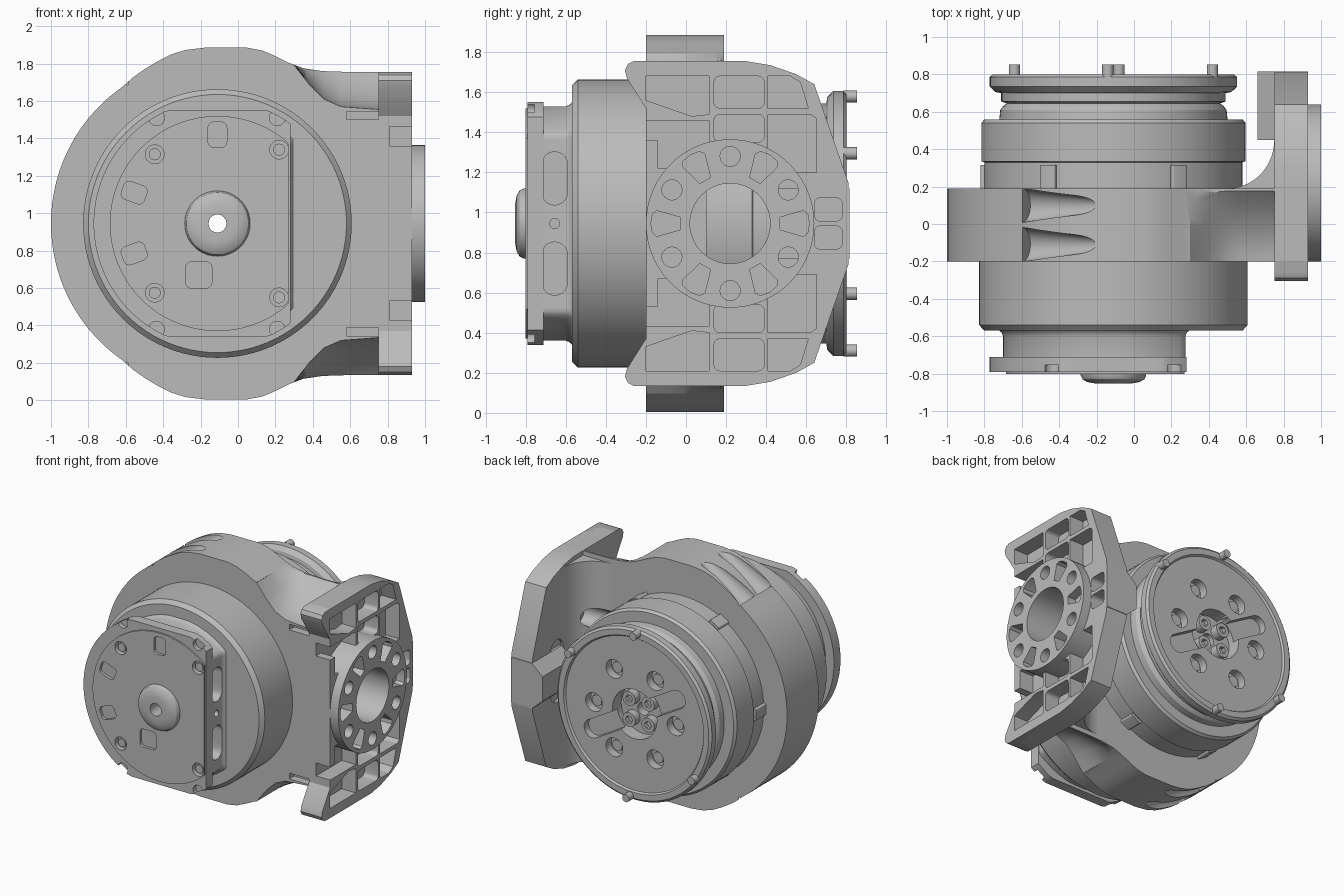
import bpy, bmesh
from math import sin, cos, pi, radians
from mathutils import Matrix, Vector

cube = bpy.data.objects.get("Cube")
if cube:
    bpy.data.objects.remove(cube, do_unlink=True)

grey = bpy.data.materials.new("machined grey")
grey.use_nodes = True
colour = (0.5, 0.5, 0.5, 1)
grey.diffuse_color = colour
grey.node_tree.nodes["Principled BSDF"].inputs["Base Color"].default_value = colour

CX, CZ = -0.11, 0.945      # motor axis
BY = 0.22                  # mounting boss centre in y
AXES = {"x": lambda a, b, t: (t, a, b),
        "y": lambda a, b, t: (a, t, b),
        "z": lambda a, b, t: (a, b, t)}


def finish(name, bm):
    bmesh.ops.recalc_face_normals(bm, faces=bm.faces)
    mesh = bpy.data.meshes.new(name)
    bm.to_mesh(mesh)
    bm.free()
    mesh.materials.append(grey)
    obj = bpy.data.objects.new(name, mesh)
    bpy.context.collection.objects.link(obj)
    return obj


def loft(name, rings):
    bm = bmesh.new()
    loops = [[bm.verts.new(p) for p in ring] for ring in rings]
    n = len(loops[0])
    for a, b in zip(loops, loops[1:]):
        for i in range(n):
            j = (i + 1) % n
            bm.faces.new((a[i], a[j], b[j], b[i]))
    bm.faces.new(loops[0])
    bm.faces.new(loops[-1])
    return finish(name, bm)


def prism(name, pts, axis, lo, hi):
    return loft(name, [[AXES[axis](a, b, t) for a, b in pts] for t in (lo, hi)])


def circle(ca, cb, r, n=32):
    return [(ca + r * cos(2 * pi * i / n), cb + r * sin(2 * pi * i / n)) for i in range(n)]


def lathe(name, profile, n=96):
    return loft(name, [[(x, y, z) for x, z in circle(CX, CZ, r, n)] for y, r in profile])


def rrect(ca, cb, w, h, r=0.03, turn=0):
    pts = []
    for k, (sa, sb) in enumerate(((1, 1), (-1, 1), (-1, -1), (1, -1))):
        for i in range(6):
            t = pi / 2 * (k + i / 5)
            pts.append((sa * (w / 2 - r) + r * cos(t), sb * (h / 2 - r) + r * sin(t)))
    c, s = cos(turn), sin(turn)
    return [(ca + c * a - s * b, cb + s * a + c * b) for a, b in pts]


def polar(r, deg, ca=CX, cb=CZ):
    return ca + r * cos(radians(deg)), cb + r * sin(radians(deg))


def boolean(target, tool):
    mod = target.modifiers.new("cut", "BOOLEAN")
    mod.operation, mod.solver, mod.object = "DIFFERENCE", "EXACT", tool
    bpy.context.view_layer.objects.active = target
    bpy.ops.object.modifier_apply(modifier=mod.name)
    bpy.data.objects.remove(tool, do_unlink=True)


def cut(target, pts, axis, lo, hi):
    boolean(target, prism("cutter", pts, axis, lo, hi))


def mirror(pts):
    return [(a, 2 * CZ - b) for a, b in pts]


# Clamp ring with its arm, upper outline mirrored below
upper = [(0.93, 1.755), (0.6, 1.755), (0.45, 1.76), (0.35, 1.775), (0.27, 1.805), (0.2, 1.84),
         (0.13, 1.87), (0.05, 1.885), (-0.18, 1.885), (-0.28, 1.873), (-0.36, 1.848), (-0.43, 1.812),
         (-0.5, 1.77), (-0.56, 1.727)]
upper += [polar(0.89, d) for d in range(125, 180, 3)]
ring = prism("clamp_ring_and_arm", upper + [(-1, CZ)] + mirror(upper)[::-1], "y", -0.2, 0.19)
# scooped hollow over the arm: floor point and rim height at each x
scoop = [(0.3, 1.792, 1.797), (0.38, 1.69, 1.773), (0.46, 1.61, 1.764), (0.55, 1.57, 1.759), (0.75, 1.555, 1.758)]
steps = [(-0.3, 0)] + [(-0.2 + 0.038 * i, i / 10) for i in range(11)]
ledge = [(0.58, 1.5), (0.86, 1.5), (0.86, 1.545), (0.58, 1.545)]
for side in (1, -1):
    rings = []
    for y, u in steps:
        section = [(x, top + (z - top) * (1 - u * u)) for x, z, top in scoop]
        section += [(0.75, 1.95), (0.3, 1.95)]
        rings.append([(x, y, CZ + side * (z - CZ)) for x, z in section])
    boolean(ring, loft("cutter", rings))
    cut(ring, ledge if side > 0 else mirror(ledge), "y", -0.3, -0.14)
    # tapered screw reliefs
    for y in (-0.11, 0.1):
        tip = Vector((-0.15, y, CZ + side * 1.015))
        base = Vector((-0.6, y, CZ + side * 0.755))
        way = tip - base
        bm = bmesh.new()
        bmesh.ops.create_cone(bm, cap_ends=True, segments=40, radius1=0.092, radius2=0.03, depth=way.length,
                              matrix=Matrix.Translation((tip + base) / 2)
                              @ way.to_track_quat("Z", "Y").to_matrix().to_4x4())
        boolean(ring, finish("cutter", bm))

# Curved gusset from arm to plate
sweep = [(0.5 + 0.25 * sin(t), 0.45 - 0.26 * cos(t)) for t in [pi / 2 * i / 14 for i in range(15)]]
gusset = prism("plate_gusset", [(0.5, 0.17)] + sweep + [(0.78, 0.45), (0.78, 0.17)], "z", 0.17, 1.72)

# Side mounting plate
half = [(0.81, 1.15), (0.64, 1.64), (0.55, 1.69), (0.42, 1.735), (0.3, 1.755), (-0.26, 1.755),
        (-0.29, 1.74), (-0.305, 1.71), (-0.295, 1.67), (-0.2, 1.52)]
plate = prism("mounting_plate", half + mirror(half)[::-1], "x", 0.75, 0.93)
lug_half = [(0.66, 1.04), (0.75, 1.12), (0.93, 1.12)]
lug = prism("rear_lug", lug_half + mirror(lug_half)[::-1], "y", 0.45, 0.815)
# weight saving pockets between ribs
pockets = [[(-0.2, 1.56), (-0.2, 1.68), (0.115, 1.68), (0.115, 1.49), (0.03, 1.48)],
           [(-0.14, 1.22), (-0.14, 1.36), (-0.25, 1.36), (-0.25, 1.46), (0.115, 1.46), (0.115, 1.22)],
           rrect(0.265, 1.6, 0.25, 0.16), rrect(0.265, 1.42, 0.25, 0.14),
           [(0.41, 1.52), (0.41, 1.68), (0.52, 1.68), (0.57, 1.65), (0.61, 1.52)],
           [(0.41, 1.2), (0.41, 1.49), (0.62, 1.49), (0.65, 1.47), (0.65, 1.2)]]
for pts in pockets:
    for part in (plate, ring):
        cut(part, pts, "x", 0.81, 1.1)
        cut(part, mirror(pts), "x", 0.81, 1.1)
for dz in (-0.07, 0.07):
    recess = rrect(0.71, CZ + dz, 0.14, 0.115)
    cut(plate, recess, "x", 0.8, 1.1)
    cut(lug, recess, "x", 0.8, 1.1)

# Round boss with bolt holes and radial pockets
boss = prism("mounting_boss", circle(BY, CZ, 0.42, 96), "x", 0.79, 1.0)
for k in range(6):
    centre = polar(0.335, 30 + 60 * k, BY, CZ)
    for part in (boss, plate, ring):
        cut(part, circle(*centre, 0.05, 24), "x", 0.87, 1.1)
    if centre[0] > 0.1:
        # access channels behind the bolts
        for part in (gusset, ring, plate):
            cut(part, circle(*centre, 0.075), "x", 0.45, 0.77)
    wedge = [polar(r, 60 * k + e, BY, CZ) for r, e in
             ((0.25, -7), (0.37, -10), (0.39, -7), (0.395, 0), (0.39, 7), (0.37, 10), (0.25, 7))]
    for part in (boss, plate, ring):
        cut(part, wedge, "x", 0.88, 1.1)
for part in (ring, gusset, plate, boss):
    cut(part, circle(BY, CZ, 0.2, 64), "x", 0.5, 1.1)

# Motor drums along the axis
front_drum = lathe("front_drum", [(-0.57, 0.6), (-0.57, 0.69), (-0.54, 0.718), (-0.1, 0.718)])
rear_drum = lathe("rear_drum", [(0.1, 0.69), (0.33, 0.69), (0.335, 0.706), (0.54, 0.706), (0.56, 0.69), (0.56, 0.61),
                                (0.61, 0.605), (0.63, 0.59), (0.645, 0.57), (0.67, 0.57)])
for k in range(1, 6):
    x, z = polar(0.69, 60 * k)
    prism(f"drum_key_{k}", rrect(x, z, 0.04, 0.09, 0.01, radians(60 * k)), "y", 0.15, 0.315)

# Output flange
flange = lathe("output_flange", [(0.645, 0.57), (0.655, 0.6), (0.7, 0.6), (0.705, 0.63), (0.735, 0.662), (0.785, 0.662),
                                 (0.8, 0.645), (0.8, 0.6), (0.785, 0.59), (0.785, 0.01)])
for k in range(6):
    x, z = polar(0.35, 60 * k)
    cut(flange, circle(x, z, 0.072), "y", 0.72, 0.9)
    prism(f"flange_bolt_{k + 1}", circle(x, z, 0.042, 24), "y", 0.7, 0.75)
cut(flange, rrect(CX, CZ, 0.98, 0.14, 0.069, radians(-30)), "y", 0.73, 0.9)
cut(flange, circle(CX, CZ, 0.19, 48), "y", 0.68, 0.9)
for k in range(4):
    x, z = polar(0.115, 45 + 90 * k)
    bolt = prism(f"hub_bolt_{k + 1}", circle(x, z, 0.055, 24), "y", 0.66, 0.74)
    cut(bolt, circle(x, z, 0.03, 6), "y", 0.71, 0.8)
for k, deg in enumerate((33.5, 92.7, 213.5, 272.7)):
    prism(f"locating_pin_{k + 1}", circle(*polar(0.635, deg), 0.03, 20), "y", 0.785, 0.853)


# Front cap with one flat side
def flat_disc(r, right, tall):
    return [(min(x, right), max(CZ - tall, min(CZ + tall, z))) for x, z in circle(CX, CZ, r, 128)]


# neck flares into the drum
neck = loft("cap_neck", [[(x, y, z) for x, z in flat_disc(0.59 + f, 0.275 + f, 0.585 + f)]
                         for y, f in ((-0.73, 0), (-0.6, 0), (-0.58, 0.008), (-0.565, 0.025), (-0.55, 0.025))])
for dz in (-0.225, 0.225):
    cut(neck, rrect(-0.655, CZ + dz, 0.125, 0.265, 0.06), "x", 0.1, 0.5)
cut(neck, circle(-0.655, CZ, 0.025, 20), "x", 0.2, 0.5)
cap = prism("front_cap", flat_disc(0.662, 0.28, 0.607), "y", -0.79, -0.71)
face = prism("cap_face", flat_disc(0.575, 0.27, 0.6), "y", -0.802, -0.74)
windows = [rrect(CX, 1.42, 0.1, 0.135), rrect(-0.555, 1.11, 0.13, 0.1, 0.03, radians(-20)),
           rrect(-0.555, 0.785, 0.13, 0.1, 0.03, radians(20)), rrect(-0.21, 0.67, 0.14, 0.14)]
screws = [(-0.445, 1.315), (0.22, 1.34), (-0.445, 0.575), (0.22, 0.55)]
for pts in windows:
    cut(face, pts, "y", -0.9, -0.78)
    cut(cap, pts, "y", -0.9, -0.77)
for k, (x, z) in enumerate(screws):
    for part in (face, cap):
        cut(part, circle(x, z, 0.05), "y", -0.9, -0.76)
    prism(f"cap_screw_{k + 1}", circle(x, z, 0.032, 20), "y", -0.79, -0.74)
    corner = (-0.435 if x < 0 else 0.21, CZ + (0.565 if z > CZ else -0.565))
    cut(cap, circle(*corner, 0.042), "y", -0.9, -0.755)

# Centre button and the bore through the whole motor
button = lathe("centre_button", [(-0.78, 0.175), (-0.81, 0.175), (-0.83, 0.165), (-0.845, 0.14),
                                 (-0.852, 0.1), (-0.852, 0.06)], 64)
for part in (button, face, cap, neck, front_drum, ring, rear_drum, flange):
    cut(part, circle(CX, CZ, 0.048), "y", -1, 1)

# Smooth curved surfaces, keep hard edges
bpy.ops.object.select_all(action="DESELECT")
for obj in bpy.data.objects:
    if obj.type == "MESH" and grey.name in obj.data.materials:
        obj.select_set(True)
        bpy.context.view_layer.objects.active = obj
bpy.ops.object.shade_smooth_by_angle(angle=radians(30))
